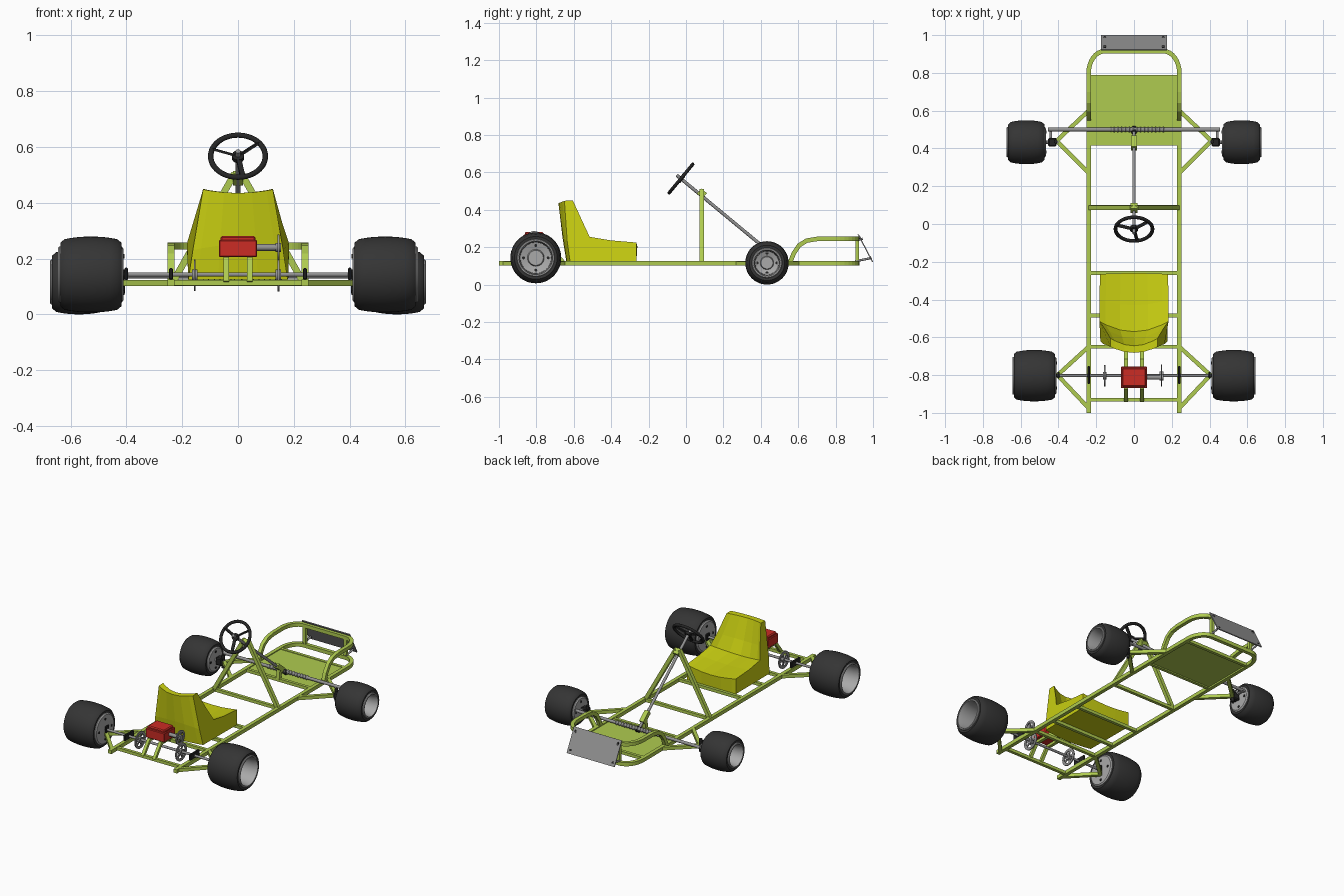
import bpy, bmesh, math
from mathutils import Vector as V, Matrix

if "Cube" in bpy.data.objects:
    bpy.data.objects.remove(bpy.data.objects["Cube"])


def mat(name, r, g, b):
    m = bpy.data.materials.new(name)
    m.diffuse_color = (r, g, b, 1)
    m.use_nodes = True
    m.node_tree.nodes["Principled BSDF"].inputs["Base Color"].default_value = m.diffuse_color
    return m


LIME = mat("lime frame", .43, .60, .08)
YELLOW = mat("yellow seat", .60, .64, .006)
RED = mat("red engine", .60, .025, .018)
RUBBER = mat("tyre rubber", .035, .035, .035)
RIM = mat("rim grey", .40, .40, .40)
STEEL = mat("steel grey", .29, .29, .29)
BLACK = mat("black parts", .018, .018, .018)


def finish(name, bm, material, smooth=None):
    bmesh.ops.remove_doubles(bm, verts=bm.verts, dist=1e-5)
    bmesh.ops.recalc_face_normals(bm, faces=bm.faces)
    me = bpy.data.meshes.new(name)
    bm.to_mesh(me)
    bm.free()
    me.materials.append(material)
    if smooth:
        me.shade_smooth()
        me.set_sharp_from_angle(angle=math.radians(smooth))
    ob = bpy.data.objects.new(name, me)
    bpy.context.collection.objects.link(ob)
    return ob


def skin(bm, rings, caps=True, wrap=False):
    """Join equal vertex rings with quads."""
    rs = [[bm.verts.new(p) for p in r] for r in rings]
    n = len(rs[0])
    for a, b in zip(rs, rs[1:] + (rs[:1] if wrap else [])):
        for i in range(n):
            j = (i + 1) % n
            bm.faces.new((a[i], a[j], b[j], b[i]))
    if caps and not wrap:
        bm.faces.new(rs[0])
        bm.faces.new(rs[-1][::-1])


def tube(name, pts, w=.024, material=LIME, h=None):
    """Rectangular tube swept along a polyline."""
    pts = [V(p) for p in pts]
    h = h or w
    rings = []
    for i, p in enumerate(pts):
        a, b = pts[max(i - 1, 0)], pts[min(i + 1, len(pts) - 1)]
        t = (b - p).normalized() + (p - a).normalized()
        t.normalize()
        up = V((0, 0, 1)) if abs(t.z) < .99 else V((0, 1, 0))
        s = t.cross(up).normalized()
        u = s.cross(t)
        rings.append([p + s * w / 2 * i + u * h / 2 * j
                      for i, j in ((-1, -1), (1, -1), (1, 1), (-1, 1))])
    bm = bmesh.new()
    skin(bm, rings)
    return finish(name, bm, material)


def lathe(name, prof, origin, axis, material, n=40, closed=False, smooth=35):
    """Spin (distance along axis, radius) points round an axis."""
    M = Matrix.Translation(origin) @ V(axis).to_track_quat('Z', 'Y').to_matrix().to_4x4()
    prof = [(a, max(r, 1e-7)) for a, r in prof]
    bm = bmesh.new()
    skin(bm, [[M @ V((r * math.cos(k * math.tau / n), r * math.sin(k * math.tau / n), a))
               for k in range(n)] for a, r in prof], False, closed)
    return finish(name, bm, material, smooth)


def rod(name, a, b, r, material=STEEL, n=16):
    d = V(b) - V(a)
    L = d.length
    return lathe(name, [(0, 0), (0, r), (L, r), (L, 0)], a, d, material, n)


def box(name, c, size, material, rot=(0, 0, 0), bevel=0):
    bm = bmesh.new()
    bmesh.ops.create_cube(bm, size=1)
    bmesh.ops.scale(bm, vec=size, verts=bm.verts)
    if bevel:
        bmesh.ops.bevel(bm, geom=bm.edges[:], offset=bevel, segments=1, affect='EDGES')
    ob = finish(name, bm, material)
    ob.location, ob.rotation_euler = c, rot
    return ob


# chassis: lower rail loop and upper bumper hoop share the same rounded nose
Z, X = .113, .24


def nose(z):
    half = [(X - .085 * (1 - math.cos(k * math.pi / 16)),
             .80 + .115 * math.sin(k * math.pi / 16), z) for k in range(9)]
    return half + [(-x, y, z) for x, y, z in half[::-1]]


tube("main_rails", [(X, -1, Z)] + nose(Z) + [(-X, -1, Z)])
rise = [(X, .555, Z), (X, .575, .165), (X, .605, .21), (X, .645, .235), (X, .70, .244)]
tube("front_hoop", rise + nose(.245) + [(-x, y, z) for x, y, z in rise[::-1]])
for y in (-.93, -.65, -.485, -.26, .09, .425, .78):
    tube("cross_member", [(-X, y, Z), (X, y, Z)], .02)
box("floor_pan", (0, .60, Z + .002), (.465, .36, .008), LIME)

for s in (1, -1):
    # outriggers and posts
    for a, b in (((.24, -.65), (.405, -.80)), ((.405, -.80), (.24, -.975)),
                 ((.24, .27), (.41, .44)), ((.41, .44), (.24, .60))):
        tube("outrigger", [(s * a[0], a[1], Z), (s * b[0], b[1], Z)], .022)
    tube("bumper_post", [(s * .15, .915, Z), (s * .15, .915, .245)], .02)
    tube("steering_leg", [(s * .235, .085, Z), (s * .012, .085, .505)], .024)
    tube("engine_mount", [(s * .042, -.935, Z), (s * .042, -.87, .197),
                          (s * .042, -.72, .197), (s * .042, -.65, Z)], .02)
    # rear axle bearings
    box("inner_bearing", (s * .24, -.80, .145), (.014, .095, .042), BLACK, bevel=.004)
    box("outer_bearing", (s * .40, -.80, .145), (.012, .035, .046), BLACK, bevel=.004)

    # wheels: centre, half width, tyre radius, rim radius
    for nm, x, y, z, w, R, r in (("rear", .5275, -.803, .143, .107, .136, .100),
                                 ("front", .57, .433, .116, .094, .116, .080)):
        o, ax = (s * x, y, z), (s, 0, 0)
        half = [(w, r - .004), (w + .002, r + .4 * (R - r)), (.88 * w, r + .74 * (R - r)),
                (.66 * w, R - .005), (.35 * w, R - .001)]
        lathe(nm + "_tyre", half + [(0, R)] + [(-a, q) for a, q in half[::-1]],
              o, ax, RUBBER, 48, True)
        e = w + .010
        lathe(nm + "_rim", [(-e, 0), (-e, r - .008), (-e + .006, r), (e - .004, r), (e, r - .003),
                            (e, r - .010), (e - .035, r - .016), (.0, r - .018), (-.01, r * .45),
                            (.004, r * .40), (.004, 0)], o, ax, RIM, 48)
        for k in range(4):
            t = math.pi / 4 * (2 * k)
            dy, dz = .66 * r * math.cos(t), .66 * r * math.sin(t)
            for a in (-e - .003, -.012):
                p = V((s * (x + a), y + dy, z + dz))
                rod(nm + "_wheel_bolt", p, p + V((s * .010, 0, 0)), .008, BLACK, 12)

    # front stub axle, knuckle, steering arm
    rod("stub_axle", (s * .40, .433, .116), (s * .50, .433, .116), .010)
    box("knuckle", (s * .432, .433, .118), (.045, .045, .05), BLACK, bevel=.006)
    rod("king_pin", (s * .415, .437, .075), (s * .415, .437, .16), .010, BLACK)
    tube("steering_arm", [(s * .44, .43, .13), (s * .44, .51, .135)], .014, STEEL, .010)
    # number plate brackets
    rod("upper_plate_bolt", (s * .155, .905, .235), (s * .155, .945, .245), .006)
    rod("lower_plate_bolt", (s * .155, .905, .125), (s * .155, .982, .14), .006)

# front plate with bolts
tilt = math.atan2(.077, .147)
box("front_plate", (0, .959, .195), (.35, .006, .166), STEEL, (tilt, 0, 0))
for x in (-.155, .155):
    for v in (-.06, .06):
        p = V((x, .959 - v * math.sin(tilt), .195 + v * math.cos(tilt)))
        d = V((0, math.cos(tilt), math.sin(tilt)))
        rod("plate_bolt", p - d * .006, p + d * .005, .007, BLACK, 12)

# steering wheel, column, rack
top, low = V((0, -.05, .585)), V((0, .50, .130))
ax = (low - top).normalized()
rod("steering_column", top, low, .009)
hub = V((0, -.027, .567))
lathe("steering_wheel_rim", [(.009 * math.cos(k * math.tau / 10), .098 + .010 * math.sin(k * math.tau / 10))
                             for k in range(10)], hub, ax, BLACK, 48, True, 60)
rod("steering_hub", hub - ax * .006, hub + ax * .012, .022, BLACK, 20)
up = V((1, 0, 0)).cross(ax)
up = up if up.z > 0 else -up
for deg in (40, 160, 280):
    t = math.radians(deg)
    tube("steering_spoke", [hub, hub + (V((1, 0, 0)) * math.cos(t) + up * math.sin(t)) * .096],
         .018, BLACK, .008)
tube("column_head", [(0, .07, .50), (0, .10, .475)], .036)
tube("column_lower_post", [(0, .425, Z), (0, .435, .19)], .024)
tube("column_lower_clamp", [(0, .40, .215), (0, .46, .165)], .03)
rod("steering_knob", low - ax * .02, low + ax * .012, .015, BLACK)
rod("steering_rack", (-.455, .50, .138), (.455, .50, .138), .010)
lathe("rack_gear", [(0, 0)] + [(k * .01, .009 if k % 2 else .015) for k in range(30)] + [(.29, 0)],
      (-.125, .50, .138), (1, 0, 0), STEEL, 16, smooth=None)

# seat: side profile lofted across, (centre y, z), (side y, z), half width
PROFILE = [((-.265, .125), (-.265, .125), .180), ((-.26, .205), (-.265, .225), .180),
           ((-.43, .208), (-.40, .236), .183), ((-.57, .215), (-.515, .255), .183),
           ((-.605, .30), (-.55, .33), .158), ((-.645, .435), (-.605, .450), .125),
           ((-.682, .435), (-.650, .448), .125), ((-.660, .25), (-.635, .23), .162),
           ((-.640, .125), (-.62, .125), .178)]
rings = []
for t in (-1, -.82, -.4, 0, .4, .82, 1):
    k = abs(t) ** 2
    rings.append([(t * w, c[0] + (d[0] - c[0]) * k, c[1] + (d[1] - c[1]) * k)
                  for c, d, w in PROFILE])
bm = bmesh.new()
skin(bm, rings)
finish("seat", bm, YELLOW)

# engine, clutch, rear axle, sprocket and brake disc
box("engine", (0, -.812, .236), (.138, .115, .062), RED, bevel=.004)
box("engine_cover", (0, -.812, .270), (.126, .10, .022), RED, bevel=.006)
rod("engine_shaft", (.06, -.812, .240), (.150, -.812, .240), .012)
rod("rear_axle", (-.43, -.803, .143), (.43, -.803, .143), .008)
for nm, x, y, z, r in (("axle_sprocket", .145, -.803, .14, .058), ("clutch_sprocket", .145, -.812, .24, .046),
                       ("brake_disc", -.155, -.803, .14, .056)):
    o = V((x, y, z))
    lathe(nm, [(-.003, r * .7), (-.003, r), (.003, r), (.003, r * .7)], o, (1, 0, 0), STEEL, 32, True)
    rod(nm + "_hub", o - V((.010, 0, 0)), o + V((.010, 0, 0)), r * .36)
    for k in range(5):
        t = k * math.tau / 5
        tube(nm + "_spoke", [o, o + V((0, math.cos(t), math.sin(t))) * r * .75], .005, STEEL, .012)
